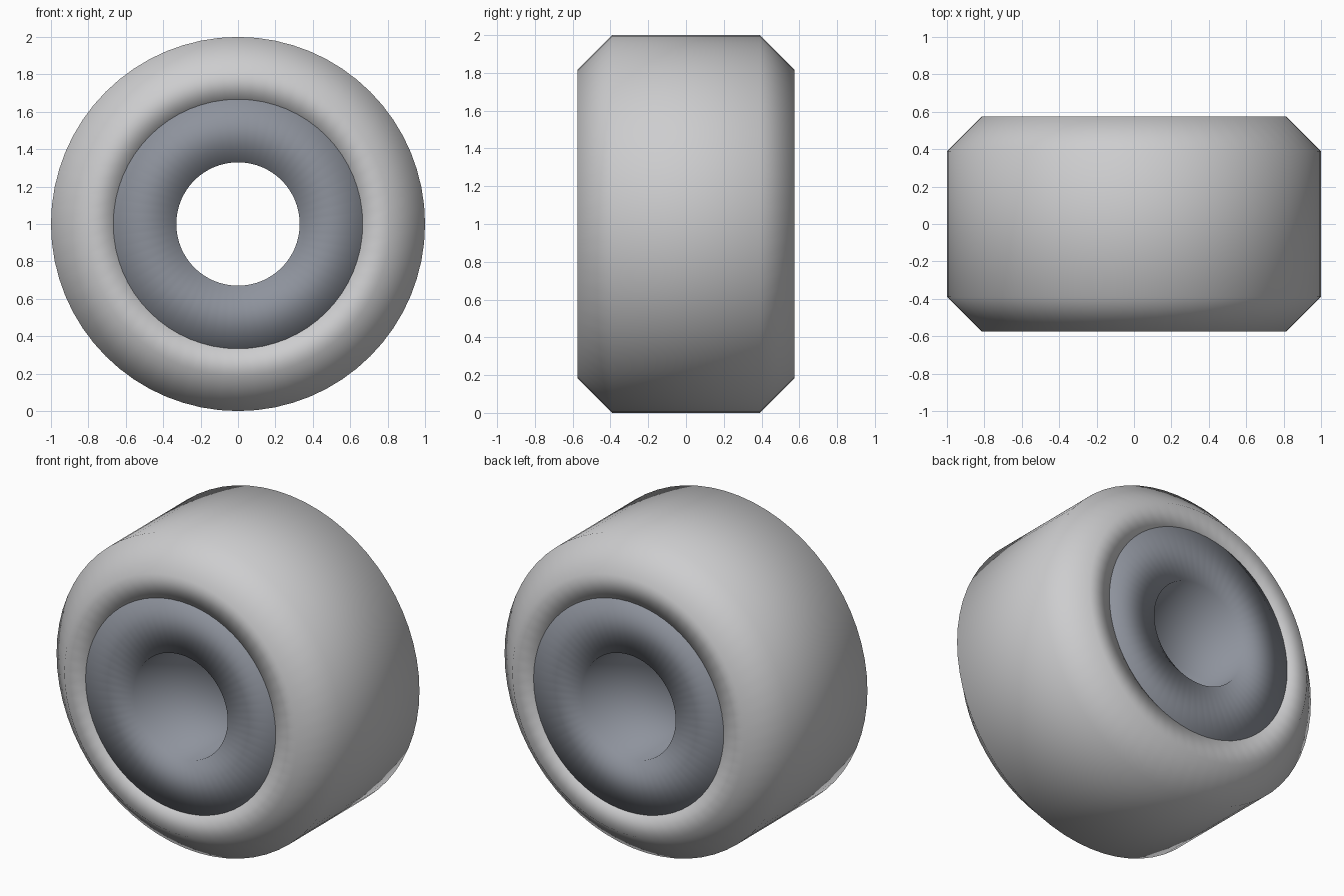
import bpy
import bmesh
from math import tau
from mathutils import Matrix, Vector

cube = bpy.data.objects.get("Cube")
if cube:
    bpy.data.objects.remove(cube, do_unlink=True)

SEGMENTS = 64
HALF_WIDTH = 0.575
CENTRE = Vector((0, 0, 1))


def make_material(name, colour):
    mat = bpy.data.materials.new(name)
    mat.use_nodes = True
    mat.diffuse_color = (*colour, 1)
    mat.node_tree.nodes["Principled BSDF"].inputs["Base Color"].default_value = (*colour, 1)
    return mat


def lathe(name, profile, mat):
    """Revolve a closed (radius, y) profile around the wheel axle."""
    bm = bmesh.new()
    verts = [bm.verts.new((r, y, 0)) for r, y in profile]
    edges = [bm.edges.new((a, b)) for a, b in zip(verts, verts[1:] + verts[:1])]
    bmesh.ops.spin(bm, geom=verts + edges, axis=(0, 1, 0), cent=(0, 0, 0),
                   angle=tau, steps=SEGMENTS, use_duplicate=False)
    bmesh.ops.remove_doubles(bm, verts=bm.verts, dist=0.0005)
    bmesh.ops.recalc_face_normals(bm, faces=bm.faces)
    bmesh.ops.transform(bm, matrix=Matrix.Translation(CENTRE), verts=bm.verts)
    for face in bm.faces:
        face.smooth = True
    mesh = bpy.data.meshes.new(name)
    bm.to_mesh(mesh)
    bm.free()
    mesh.materials.append(mat)
    obj = bpy.data.objects.new(name, mesh)
    bpy.context.collection.objects.link(obj)
    return obj


def mirrored(half):
    """Complete a half profile across the middle of the wheel."""
    return half + [(r, -y) for r, y in reversed(half)]


tyre_grey = make_material("light grey", (0.61, 0.61, 0.62))
hub_grey = make_material("blue grey", (0.27, 0.29, 0.335))

# Tyre: wide band with chamfered shoulders
lathe("tyre", mirrored([(0.667, HALF_WIDTH), (0.815, HALF_WIDTH), (1.0, 0.39)]), tyre_grey)

# Hub: thick sleeve with an open axle hole
lathe("hub", mirrored([(0.33, HALF_WIDTH), (0.667, HALF_WIDTH)]), hub_grey)
